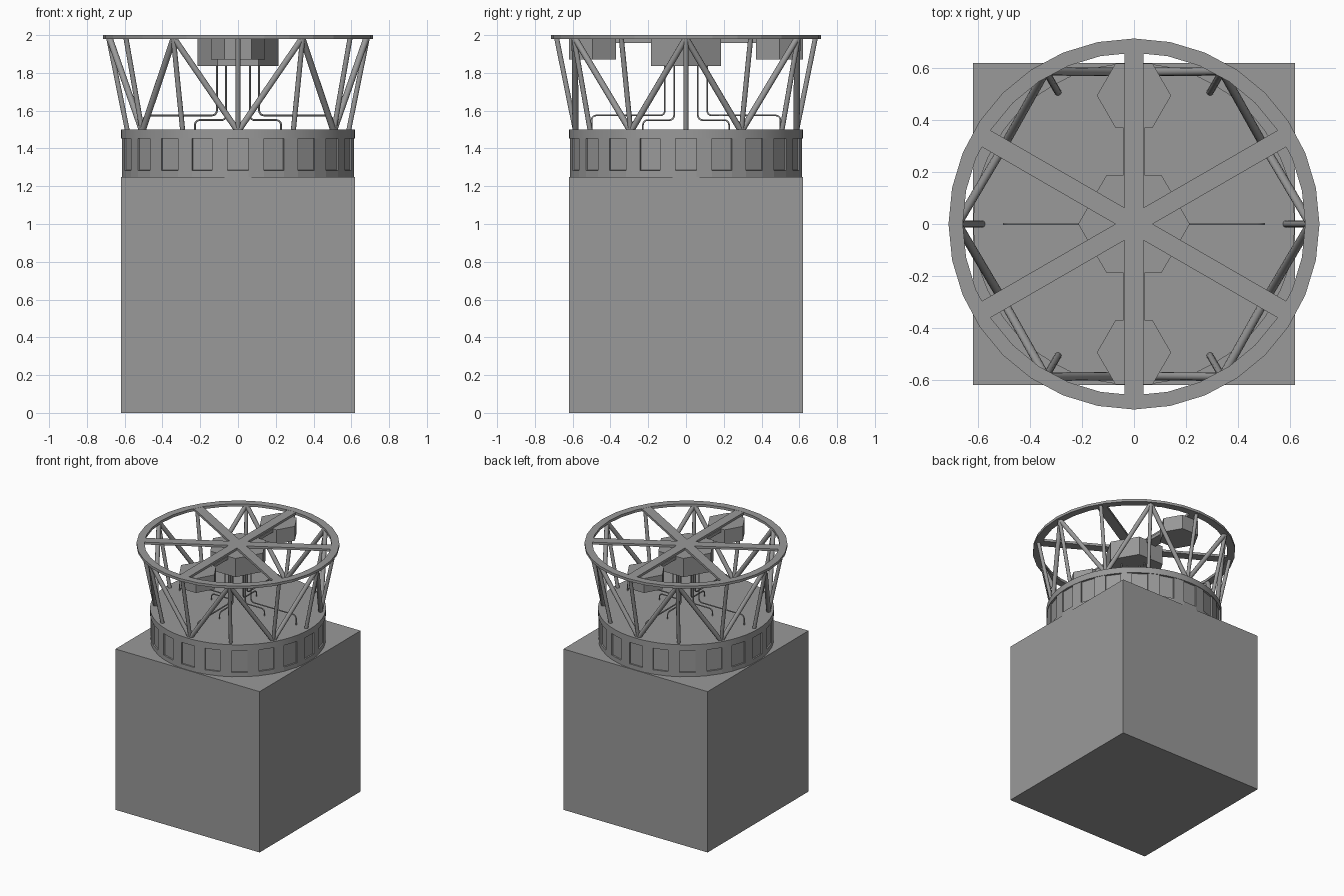
import bpy, bmesh, math
from mathutils import Vector

if "Cube" in bpy.data.objects:
    bpy.data.objects.remove(bpy.data.objects["Cube"])

mat = bpy.data.materials.new("plain_grey")
mat.diffuse_color = (0.32, 0.32, 0.32, 1)
mat.use_nodes = True
mat.node_tree.nodes["Principled BSDF"].inputs["Base Color"].default_value = mat.diffuse_color


def finish(bm, name, smooth=False):
    bmesh.ops.recalc_face_normals(bm, faces=bm.faces)
    me = bpy.data.meshes.new(name)
    bm.to_mesh(me)
    bm.free()
    me.materials.append(mat)
    ob = bpy.data.objects.new(name, me)
    bpy.context.scene.collection.objects.link(ob)
    if smooth:
        bpy.ops.object.select_all(action='DESELECT')
        ob.select_set(True)
        bpy.context.view_layer.objects.active = ob
        bpy.ops.object.shade_smooth_by_angle(angle=math.radians(35))
    return ob


def pol(r, deg, z):
    a = math.radians(deg)
    return Vector((r * math.cos(a), r * math.sin(a), z))


def box(name, size, loc, rot=0):
    bm = bmesh.new()
    bmesh.ops.create_cube(bm, size=1)
    for v in bm.verts:
        v.co = Vector((v.co.x * size[0], v.co.y * size[1], v.co.z * size[2]))
    ob = finish(bm, name)
    ob.location = loc
    ob.rotation_euler.z = math.radians(rot)
    return ob


def prism(name, r, n, z0, z1, centre=(0, 0), smooth=False):
    bm = bmesh.new()
    bmesh.ops.create_cone(bm, cap_ends=True, segments=n, radius1=r, radius2=r, depth=z1 - z0)
    # put a corner on the x axis
    for v in bm.verts:
        a = math.atan2(v.co.y, v.co.x)
        k = round((a - math.pi / 2) / (2 * math.pi / n)) * 360 / n + (90 if n != 6 else 120)
        v.co = pol(r, k, v.co.z)
    ob = finish(bm, name, smooth)
    ob.location = (centre[0], centre[1], (z0 + z1) / 2)
    return ob


def tube(name, points, radius, res=3):
    cu = bpy.data.curves.new(name, 'CURVE')
    cu.dimensions = '3D'
    cu.bevel_depth = radius
    cu.bevel_resolution = res
    cu.use_fill_caps = True
    sp = cu.splines.new('POLY')
    sp.points.add(len(points) - 1)
    for p, co in zip(sp.points, points):
        p.co = (*co, 1)
    cu.materials.append(mat)
    ob = bpy.data.objects.new(name, cu)
    bpy.context.scene.collection.objects.link(ob)
    return ob


# Base block
box("base_block", (1.24, 1.24, 1.25), (0, 0, 0.625))

# Drum with twenty recessed panels
bm = bmesh.new()
angles = []
for i in range(20):
    angles += [i * 18 - 5.15, i * 18 + 5.15]
levels = [1.25, 1.284, 1.453]
rows = [[bm.verts.new(pol(0.617, a, z)) for a in angles] for z in levels]
panels = []
n = len(angles)
for r in range(2):
    for i in range(n):
        j = (i + 1) % n
        f = bm.faces.new((rows[r][i], rows[r][j], rows[r + 1][j], rows[r + 1][i]))
        if r == 1 and i % 2 == 0:
            panels.append(f)
bm.normal_update()
ret = bmesh.ops.inset_individual(bm, faces=panels, thickness=0.001, depth=-0.01)
finish(bm, "panel_drum")
prism("drum_top_plate", 0.62, 60, 1.453, 1.5, smooth=True)

# Top ring
bm = bmesh.new()
N = 32
prof = [(0.715, 1.98), (0.715, 2.0), (0.66, 2.0), (0.66, 1.98)]
grid = [[bm.verts.new(pol(r, i * 360 / N, z)) for r, z in prof] for i in range(N)]
for i in range(N):
    a, b = grid[i], grid[(i + 1) % N]
    for k in range(4):
        m = (k + 1) % 4
        bm.faces.new((a[k], b[k], b[m], a[m]))
finish(bm, "top_ring")

# Spokes across the ring
for a in (30, 90, 150):
    box("spoke", (1.34, 0.072, 0.018), (0, 0, 1.99), a)

# Support struts
for i in range(12):
    a = i * 30
    tube("upright_strut", [pol(0.585, a, 1.49), pol(0.685, a, 1.985)], 0.0135)
for i in range(6):
    for s in (-30, 30):
        tube("diagonal_strut", [pol(0.585, i * 60 + s, 1.49), pol(0.68, i * 60, 1.985)], 0.0165)

# Hexagonal housings hung below the spokes
prism("centre_housing", 0.215, 6, 1.837, 1.982)
for s in (-1, 1):
    prism("side_housing", 0.143, 6, 1.87, 1.982, (0, s * 0.495))
    box("housing_link", (0.085, 0.24, 0.025), (0, s * 0.28, 1.97))


# Bent pipes from the centre housing to the drum
def pipe(deg, r0, r1, z):
    b = 0.025
    pts = [(r0, 1.85)]
    for k in range(5):
        t = math.radians(k * 22.5)
        pts.append((r0 + b - b * math.cos(t), z + b - b * math.sin(t)))
    for k in range(5):
        t = math.radians(k * 22.5)
        pts.append((r1 - b + b * math.sin(t), z - b + b * math.cos(t)))
    pts.append((r1, 1.49))
    tube("pipe", [pol(r, deg, h) for r, h in pts], 0.005, 1)


for d in range(0, 360, 90):
    pipe(d, 0.112, 0.5, 1.575)
    pipe(d, 0.063, 0.228, 1.55)
